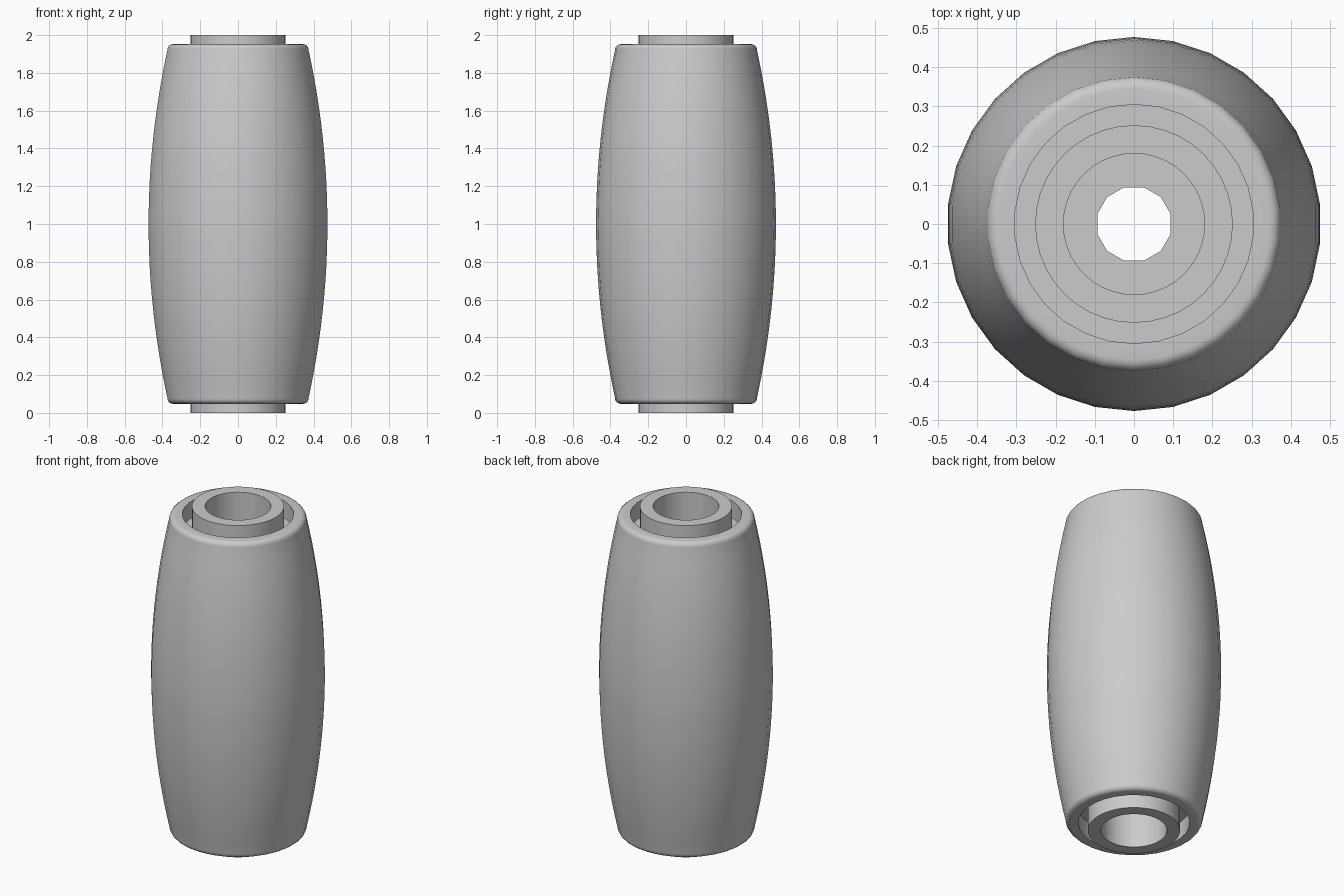
import bpy, bmesh, math

if "Cube" in bpy.data.objects:
    bpy.data.objects.remove(bpy.data.objects["Cube"])

grey = bpy.data.materials.new("plain grey")
grey.use_nodes = True
grey.diffuse_color = (0.6, 0.6, 0.6, 1)
grey.node_tree.nodes["Principled BSDF"].inputs["Base Color"].default_value = (0.6, 0.6, 0.6, 1)


def revolve(name, profile, sides):
    """Spin a closed (radius, height) profile around the z axis."""
    bm = bmesh.new()
    rings = []
    for i in range(sides):
        a = math.pi / 2 + 2 * math.pi * i / sides
        rings.append([bm.verts.new((r * math.cos(a), r * math.sin(a), z)) for r, z in profile])
    n = len(profile)
    for i in range(sides):
        a, b = rings[i], rings[(i + 1) % sides]
        for j in range(n):
            k = (j + 1) % n
            bm.faces.new((a[j], b[j], b[k], a[k]))
    bmesh.ops.recalc_face_normals(bm, faces=bm.faces)
    mesh = bpy.data.meshes.new(name)
    bm.to_mesh(mesh)
    bm.free()
    mesh.materials.append(grey)
    obj = bpy.data.objects.new(name, mesh)
    bpy.context.collection.objects.link(obj)
    bpy.ops.object.select_all(action="DESELECT")
    obj.select_set(True)
    bpy.context.view_layer.objects.active = obj
    bpy.ops.object.shade_smooth_by_angle(angle=math.radians(35))
    return obj


def mirrored(upper):
    """Complete a half profile by reflecting it about mid height."""
    return upper + [(r, 2 - z) for r, z in reversed(upper)]


# Barrel-shaped body: bowed side, rounded rim, hollow core
steps = 12
side = [(0.476 - 0.1 * (i / steps) ** 2, 1 + 0.92 * i / steps) for i in range(1, steps + 1)]
corner = [(0.346 + 0.03 * math.cos(t), 1.922 + 0.03 * math.sin(t))
          for t in (math.pi * i / 10 for i in range(1, 6))]
upper = [(0.305, 1.952)] + corner[::-1] + side[::-1] + [(0.477, 1.0)]
lower = [(r, 2 - z) for r, z in reversed(upper[:-1])]
revolve("barrel_body", upper + lower, 30)

# Sleeve standing proud at both ends
revolve("inner_sleeve", mirrored([(0.18, 2.0), (0.252, 2.0)])[::-1], 40)

# Floor of the groove between body and sleeve
revolve("groove_filler", mirrored([(0.24, 1.85), (0.315, 1.85)]), 30)

# Core inside the sleeve with a twelve-sided through hole, turned half a side
core = revolve("bored_core", mirrored([(0.097, 1.65), (0.19, 1.65)]), 12)
core.rotation_euler.z = math.pi / 12
